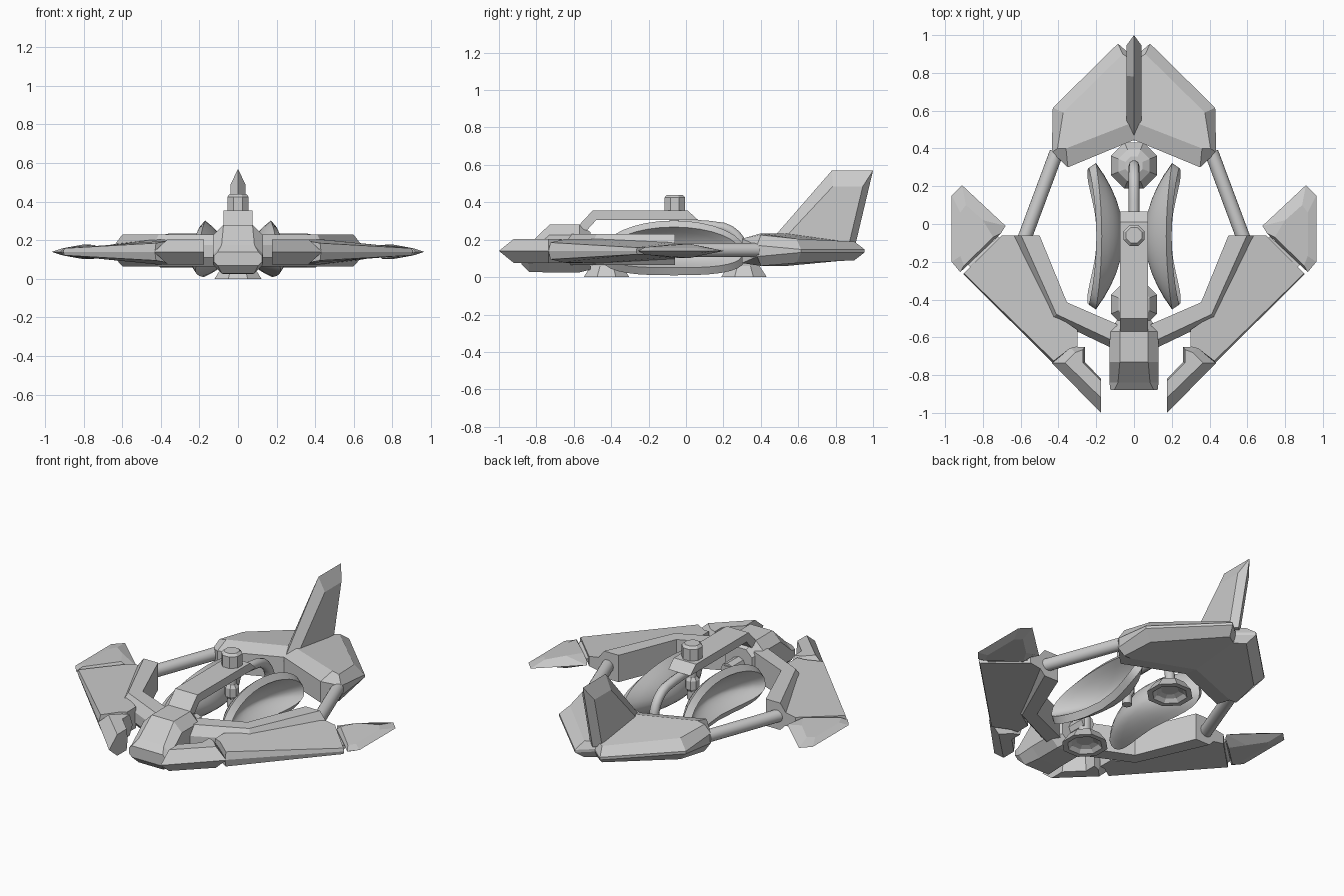
import bpy, bmesh, math
from mathutils import Vector

if "Cube" in bpy.data.objects:
    bpy.data.objects.remove(bpy.data.objects["Cube"])


def activate_smooth(ob, angle=40):
    bpy.context.view_layer.objects.active = ob
    ob.select_set(True)
    if ob.type == 'CURVE' or ob.modifiers:
        bpy.ops.object.convert(target='MESH')
    bpy.ops.object.shade_smooth_by_angle(angle=math.radians(angle))
    ob.select_set(False)


def finish(name, bm, mirror=False, smooth=False):
    bmesh.ops.recalc_face_normals(bm, faces=bm.faces)
    me = bpy.data.meshes.new(name)
    bm.to_mesh(me)
    bm.free()
    ob = bpy.data.objects.new(name, me)
    bpy.context.collection.objects.link(ob)
    if smooth:
        activate_smooth(ob)
    if mirror:
        ob.modifiers.new("Mirror", 'MIRROR').use_mirror_merge = False
    return ob


def loft(name, rings, mirror=False, smooth=False):
    """Skin matching closed rings and cap both ends."""
    bm = bmesh.new()
    vs = [[bm.verts.new(p) for p in r] for r in rings]
    n = len(rings[0])
    for a, b in zip(vs, vs[1:]):
        for i in range(n):
            j = (i + 1) % n
            bm.faces.new((a[i], a[j], b[j], b[i]))
    bm.faces.new(vs[0])
    bm.faces.new(vs[-1])
    return finish(name, bm, mirror, smooth)


def plate(name, mid, top, heights, edge=None, zc=0.14):
    """Double bevelled plate: outline with half thickness edge, smaller top and bottom faces."""
    up = [(x, y, zc + h) for (x, y), h in zip(top, heights)]
    dn = [(x, y, zc - min(h, .08)) for (x, y), h in zip(top, heights)]
    if edge:
        body = [[(x, y, zc + s * e) for (x, y), e in zip(mid, edge)] for s in (-1, 1)]
    else:
        body = [[(x, y, zc) for x, y in mid]]
    return loft(name, [dn] + body + [up], mirror=True)


def lathe(name, y, profile, sides=8):
    """Round part about a vertical axis at x = 0; profile is (radius, z)."""
    rings = []
    for r, z in profile:
        rings.append([(r * math.cos(2 * math.pi * (k + .5) / sides),
                       y + r * math.sin(2 * math.pi * (k + .5) / sides), z) for k in range(sides)])
    return loft(name, rings, smooth=sides > 10)


def rod(name, a, b, r, sides=16, mirror=True):
    a, b = Vector(a), Vector(b)
    q = (b - a).to_track_quat('Z', 'Y')
    circ = [q @ Vector((r * math.cos(2 * math.pi * k / sides), r * math.sin(2 * math.pi * k / sides), 0))
            for k in range(sides)]
    return loft(name, [[a + c for c in circ], [b + c for c in circ]], mirror, True)


# Cockpit: octagonal sections along y (y, half width, low z, high z, chamfer)
rings = []
for y, w, lo, hi, c in [(-.88, .125, .07, .14, .02), (-.84, .13, .028, .175, .045),
                        (-.73, .13, .025, .28, .055), (-.57, .13, .025, .28, .055),
                        (-.51, .09, .04, .24, .04)]:
    rings.append([(w - c, y, lo), (w, y, lo + c), (w, y, hi - c), (w - c, y, hi),
                  (c - w, y, hi), (-w, y, hi - c), (-w, y, lo + c), (c - w, y, lo)])
loft("cockpit", rings)

# Overhead beam
side = [(-.60, .27), (-.57, .28), (-.50, .355), (.01, .355), (.065, .305), (-.48, .305), (-.53, .25)]
loft("top_beam", [[(x, y, z) for y, z in side] for x in (-.075, .075)])

# Turret cap and the column under the beam
lathe("turret_cap", -.06, [(.06, .35), (.06, .38), (.06, .425), (.045, .44)])
lathe("centre_column", -.06, [(.028, .10), (.028, .31)], 16)
lathe("column_collar", -.06, [(.028, .15), (.042, .17), (.042, .22), (.028, .24)])

# Rear pipe bending down into the rear foot
cu = bpy.data.curves.new("rear_pipe", 'CURVE')
cu.dimensions = '3D'
cu.bevel_depth = .028
cu.bevel_resolution = 3
cu.use_fill_caps = True
sp = cu.splines.new('POLY')
path = [(-.04, .285), (.12, .275)]
path += [(.16 + .15 * math.sin(t * math.pi / 12), .12 + .15 * math.cos(t * math.pi / 12)) for t in range(1, 7)]
path += [(.31, .04)]
sp.points.add(len(path) - 1)
for p, (y, z) in zip(sp.points, path):
    p.co = (0, y, z, 1)
pipe = bpy.data.objects.new("rear_pipe", cu)
bpy.context.collection.objects.link(pipe)
activate_smooth(pipe)

# Flared thruster feet, hollow underneath
for nm, y in (("front_foot", -.425), ("rear_foot", .31)):
    lathe(nm, y, [(.05, .03), (.08, .02), (.10, 0), (.132, 0), (.09, .06), (.05, .08)])
lathe("front_foot_post", -.425, [(.035, .07), (.035, .17)], 16)
rod("front_foot_neck", (0, -.56, .14), (0, -.40, .14), .045, 8, mirror=False)

# Dished side plates either side of the centre
bm = bmesh.new()
R, S = 6, 32
sgn = lambda v, e: math.copysign(abs(v) ** e, v)
prev = None
hub = bm.verts.new((.08, -.065, .125))
for r in range(1, R + 1):
    ring = []
    for k in range(S):
        t = 2 * math.pi * k / S
        c, s = math.cos(t), math.sin(t)
        if s < 0:
            c, s = sgn(c, .7), sgn(s, .7)
        u, v = c * r / R, s * r / R
        z = .125 + v * (.16 if v > 0 else .095)
        ring.append(bm.verts.new((.08 + .105 * v * v + .14 * u * u, -.065 + .375 * u, z)))
    for k in range(S):
        j = (k + 1) % S
        bm.faces.new((hub, ring[k], ring[j]) if prev is None else (prev[k], ring[k], ring[j], prev[j]))
    prev = ring
dish = finish("side_dish", bm)
so = dish.modifiers.new("Thickness", 'SOLIDIFY')
so.thickness, so.offset = .045, 0
activate_smooth(dish)
dish.modifiers.new("Mirror", 'MIRROR').use_mirror_merge = False

# Bent arms from cockpit to the wing roots
rings = []
for (ix, iy), (ox, oy) in [((.09, -.53), (.09, -.67)), ((.355, -.415), (.435, -.505)), ((.50, -.06), (.64, -.06))]:
    at = lambda f, z: (ix + (ox - ix) * f, iy + (oy - iy) * f, z)
    rings.append([at(0, .23), at(.7, .23), at(1, .175), at(1, .11), at(.7, .065), at(0, .065)])
loft("front_arm", rings, mirror=True)

# Forward swept wings, thick at the root and thin at the tip
wing = [(.43, -.735), (.905, -.265), (.70, -.06), (.58, -.06), (.42, -.48), (.30, -.56), (.30, -.65), (.34, -.66)]
half = [.045, .018, .03, .05, .065, .065, .065, .06]
plate("wing", wing, [(.425, -.725), (.90, -.262)] + wing[2:], half)

# Pointed prongs at the wing front
plate("prong", [(.175, -1), (.435, -.735), (.34, -.65), (.26, -.65), (.26, -.73), (.175, -.82)],
      [(.175, -.92), (.365, -.735), (.31, -.68), (.27, -.665), (.27, -.735), (.175, -.83)], [.065] * 6)

# Wing tip fins with hinge rods
plate("wing_tip_fin", [(.705, -.05), (.92, -.255), (.965, -.20), (.965, .15), (.91, .205), (.68, -.01)],
      [(.745, -.07), (.90, -.22), (.92, -.17), (.92, .06), (.89, .10), (.80, .02)],
      [.036, .02, .015, .015, .02, .038])
rod("hinge_rod", (.71, -.075, .14), (.87, -.225, .14), .014, 12)

# Side struts joining the arms and the tail
rod("side_strut", (.585, -.09, .145), (.41, .38, .145), .037)

# Tail slabs
plate("tail_slab", [(0, .445), (.35, .30), (.435, .38), (.43, .615), (.085, .955), (0, .88)],
      [(0, .54), (.36, .40), (.405, .40), (.375, .59), (.06, .90), (0, .86)],
      [.094, .094, .085, .065, .05, .05], edge=[.065, .065, .03, .008, .008, .008])

# Tail fin: sharp outline with raised flanks
outline = [(.44, .18), (.78, .57), (1, .57), (.905, .17)]
flank = [(.50, .18), (.785, .485), (.945, .485), (.87, .17)]
loft("tail_fin", [[(-.04, y, z) for y, z in flank], [(0, y, z) for y, z in outline],
                  [(.04, y, z) for y, z in flank]])
